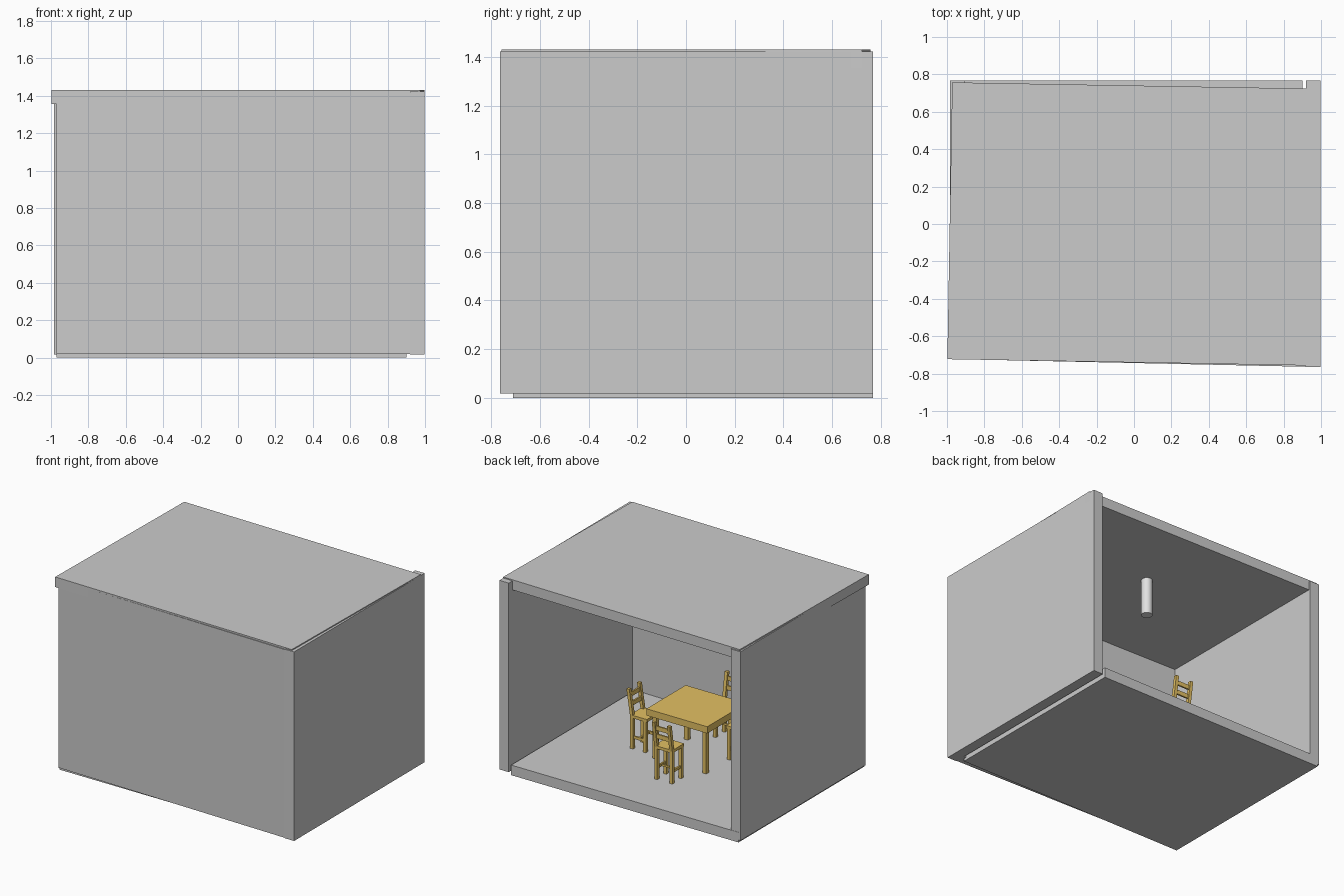
import bpy, bmesh, math
from mathutils import Matrix, Vector

if "Cube" in bpy.data.objects:
    bpy.data.objects.remove(bpy.data.objects["Cube"])


def material(name, rgb):
    m = bpy.data.materials.new(name)
    m.diffuse_color = (*rgb, 1)
    m.use_nodes = True
    m.node_tree.nodes["Principled BSDF"].inputs["Base Color"].default_value = m.diffuse_color
    return m


GREY = material("plaster grey", (0.6, 0.6, 0.6))
WOOD = material("light wood", (0.77, 0.53, 0.126))
WHITE = material("lamp white", (0.75, 0.75, 0.75))


def add_box(bm, lo, hi, shear_y=0.0):
    """Box between two corners; its top slides by shear_y along y."""
    lo, hi = Vector(lo), Vector(hi)
    verts = bmesh.ops.create_cube(bm, size=1)["verts"]
    for v in verts:
        t = v.co + Vector((0.5, 0.5, 0.5))
        v.co = Vector([lo[i] + (hi[i] - lo[i]) * t[i] for i in range(3)])
        v.co.y += shear_y * t.z


def finish(bm, name, mat, matrix=None):
    mesh = bpy.data.meshes.new(name)
    bm.to_mesh(mesh)
    bm.free()
    mesh.materials.append(mat)
    ob = bpy.data.objects.new(name, mesh)
    bpy.context.collection.objects.link(ob)
    if matrix:
        ob.matrix_world = matrix
    return ob


def box(name, lo, hi, mat, matrix=None):
    bm = bmesh.new()
    add_box(bm, lo, hi)
    return finish(bm, name, mat, matrix)


def placed(x, y, z, degrees):
    return Matrix.Translation((x, y, z)) @ Matrix.Rotation(math.radians(degrees), 4, "Z")


# Room shell, open at the back; roof and front wall sit slightly askew
FLOOR = 0.075
box("floor", (-0.97, -0.71, 0), (0.90, 0.768, FLOOR), GREY)
box("left_wall", (-0.985, -0.70, 0.017), (-0.905, 0.766, 1.42), GREY)
box("right_wall", (0.92, -0.765, 0.017), (0.997, 0.768, 1.422), GREY)
box("front_wall", (-0.98, 0, 0.019), (0.98, 0.075, 1.418), GREY,
    placed(0.01, -0.7435, 0, -1.25))
box("roof", (-0.985, -0.74, 1.355), (0.985, 0.74, 1.43), GREY, placed(0, 0, 0, -1))

# Table
TX, TY, TZ = -0.037, -0.07, 0.445
bm = bmesh.new()
add_box(bm, (-0.25, -0.23, TZ - 0.05), (0.25, 0.23, TZ))
for sx in (-1, 1):
    for sy in (-1, 1):
        cx, cy = sx * 0.205, sy * 0.185
        add_box(bm, (cx - 0.016, cy - 0.016, FLOOR), (cx + 0.016, cy + 0.016, TZ - 0.05))
finish(bm, "table", WOOD, placed(TX, TY, 0, 0))


# Chair: faces +y, with a leaning ladder back on the -y side
def chair(name, x, y, degrees):
    bm = bmesh.new()
    w, d, r, seat, top, lean = 0.062, 0.053, 0.012, 0.25, 0.435, -0.03
    add_box(bm, (-w - r, -d - r, seat - 0.022), (w + r, d + r + 0.008, seat))
    for s in (-1, 1):
        cx = s * w
        for cy in (-d, d):
            add_box(bm, (cx - r, cy - r, 0), (cx + r, cy + r, seat - 0.02))
        # leaning back post and side stretcher
        add_box(bm, (cx - r, -d - r, seat - 0.01), (cx + r, -d + r, top), lean)
        add_box(bm, (cx - 0.006, -d, 0.075), (cx + 0.006, d, 0.095))
    add_box(bm, (-w, -0.006, 0.078), (w, 0.006, 0.092))
    # back slats follow the lean
    for z in (0.325, 0.39):
        off = -d + lean * (z - seat) / (top - seat)
        add_box(bm, (-w, off - 0.006, z - 0.016), (w, off + 0.006, z + 0.016))
    finish(bm, name, WOOD, placed(x, y, FLOOR, degrees))


chair("chair_right", 0.333, 0.015, 90)
chair("chair_back", -0.09, 0.33, 180)
chair("chair_front", -0.03, -0.445, 0)
chair("chair_left", -0.305, -0.215, -90)

# Ceiling lamp
bm = bmesh.new()
bmesh.ops.create_cone(bm, cap_ends=True, segments=32, radius1=0.038, radius2=0.038,
                      depth=0.28)
lamp = finish(bm, "ceiling_lamp", WHITE, Matrix.Translation((0.013, 0.15, 1.225)))
bpy.context.view_layer.objects.active = lamp
lamp.select_set(True)
bpy.ops.object.shade_smooth_by_angle(angle=math.radians(40))
